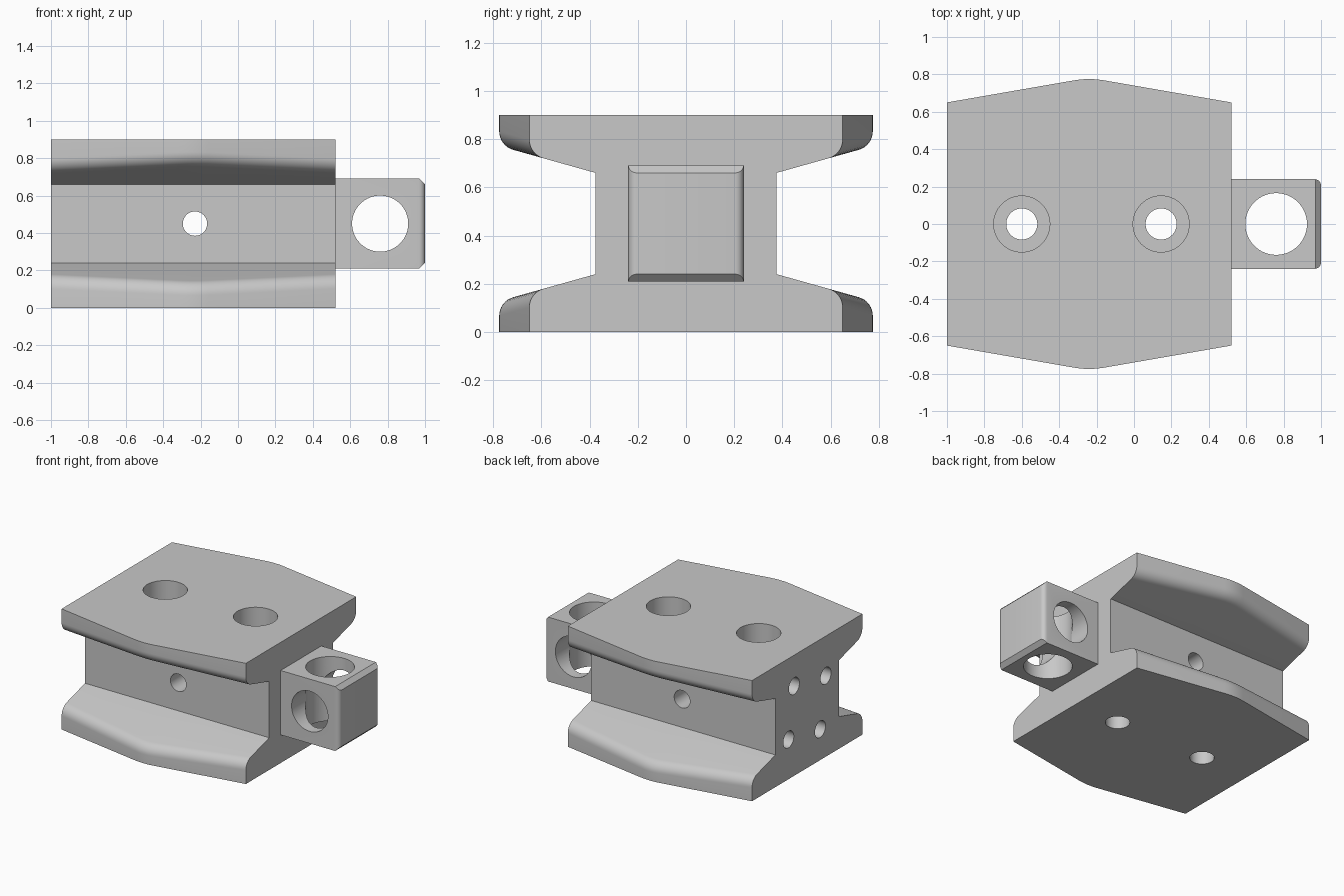
import bpy, bmesh, math
from mathutils import Matrix, Vector

default = bpy.data.objects.get("Cube")
if default:
    bpy.data.objects.remove(default, do_unlink=True)

grey = bpy.data.materials.new("plain grey")
grey.use_nodes = True
colour = (0.58, 0.58, 0.58, 1)
grey.diffuse_color = colour
grey.node_tree.nodes["Principled BSDF"].inputs["Base Color"].default_value = colour

HEIGHT, MID = 0.9, 0.45
WEB, WEB_TOP, SLOPE, FILLET = 0.375, 0.66, 0.28, 0.08
BEAM_MID, BEAM_HALF = -0.24, 0.76


def make_object(name, bm):
    bmesh.ops.recalc_face_normals(bm, faces=bm.faces)
    mesh = bpy.data.meshes.new(name)
    bm.to_mesh(mesh)
    bm.free()
    mesh.materials.append(grey)
    obj = bpy.data.objects.new(name, mesh)
    bpy.context.collection.objects.link(obj)
    return obj


def drill(obj, start, end, radius):
    """Cut a round hole from start to end."""
    start, end = Vector(start), Vector(end)
    axis = end - start
    place = Matrix.Translation((start + end) / 2) @ axis.to_track_quat("Z", "Y").to_matrix().to_4x4()
    bm = bmesh.new()
    bmesh.ops.create_cone(bm, cap_ends=True, segments=64, radius1=radius,
                          radius2=radius, depth=axis.length, matrix=place)
    cutter = make_object("hole_cutter", bm)
    cutter.hide_render = True
    mod = obj.modifiers.new("hole", "BOOLEAN")
    mod.operation, mod.solver, mod.object = "DIFFERENCE", "EXACT", cutter
    bpy.context.view_layer.objects.active = obj
    bpy.ops.object.modifier_apply(modifier=mod.name)
    bpy.data.objects.remove(cutter, do_unlink=True)


def section(width):
    """I-shaped (y, z) section whose flange edges carry a fillet."""
    lean = math.atan(SLOPE)
    corner = WEB_TOP + (width - WEB) * SLOPE
    tangent = FILLET / math.tan((math.pi / 2 + lean) / 2)
    quarter = [(WEB, WEB_TOP)]
    steps = 8
    for i in range(steps + 1):
        a = (lean - math.pi / 2) * (1 - i / steps)
        quarter.append((width - FILLET + FILLET * math.cos(a),
                        corner + tangent + FILLET * math.sin(a)))
    quarter.append((width, HEIGHT))
    side = [(y, HEIGHT - z) for y, z in reversed(quarter)] + quarter
    return side + [(-y, z) for y, z in reversed(side)]


# Beam: sections lofted along x, widest in the middle
half = [(BEAM_HALF, 0.65), (0.08, 0.768), (0.04, 0.7735)]
stations = [(-d, w) for d, w in half] + [(0, 0.775)] + [(d, w) for d, w in reversed(half)]
bm = bmesh.new()
rings = [[bm.verts.new((BEAM_MID + d, y, z)) for y, z in section(w)] for d, w in stations]
for a, b in zip(rings, rings[1:]):
    for i in range(len(a)):
        j = (i + 1) % len(a)
        bm.faces.new((a[i], a[j], b[j], b[i]))
bm.faces.new(rings[0])
bm.faces.new(rings[-1])
beam = make_object("flanged_beam", bm)

# Counterbored bolt holes
for x in (-0.6, 0.145):
    drill(beam, (x, 0, -0.1), (x, 0, 1), 0.083)
    drill(beam, (x, 0, MID), (x, 0, 1), 0.15)
# Cross hole through the web
drill(beam, (-0.23, -1, MID), (-0.23, 1, MID), 0.065)
# Four blind holes in the plain end
for k in range(4):
    a = math.radians(55 + 90 * k)
    y, z = 0.268 * math.cos(a), MID + 0.268 * math.sin(a)
    drill(beam, (-1.1, y, z), (-0.7, y, z), 0.062)

# Lug: block with rounded upright corners and chamfered end
x0, x1, size, r = 0.52, 1.0, 0.24, 0.035
outline = [(x0, -size)]
for sign in (-1, 1):
    arc = [math.pi / 2 * i / 6 for i in range(7)]
    for a in (reversed(arc) if sign < 0 else arc):
        outline.append((x1 - r + r * math.cos(a), sign * (size - r + r * math.sin(a))))
outline.append((x0, size))
bm = bmesh.new()
base = bm.faces.new([bm.verts.new((x, y, MID - size)) for x, y in outline])
top = bmesh.ops.extrude_face_region(bm, geom=[base])["geom"]
bmesh.ops.translate(bm, vec=(0, 0, 2 * size), verts=[v for v in top if isinstance(v, bmesh.types.BMVert)])
for sign in (-1, 1):
    cut = bmesh.ops.bisect_plane(bm, geom=bm.verts[:] + bm.edges[:] + bm.faces[:],
                                 plane_co=(x1, 0, MID + sign * (size - 0.03)),
                                 plane_no=(1, 0, sign), clear_outer=True)
    edges = [e for e in cut["geom_cut"] if isinstance(e, bmesh.types.BMEdge)]
    bmesh.ops.holes_fill(bm, edges=edges, sides=0)
lug = make_object("end_lug", bm)

# Crossing holes in the lug
drill(lug, (0.76, -1, MID), (0.76, 1, MID), 0.15)
drill(lug, (0.76, 0, -0.1), (0.76, 0, 1), 0.165)

# Smooth curved faces, keep edges sharp
bpy.ops.object.select_all(action="DESELECT")
for obj in (beam, lug):
    obj.select_set(True)
bpy.context.view_layer.objects.active = beam
bpy.ops.object.shade_smooth_by_angle(angle=math.radians(25))
